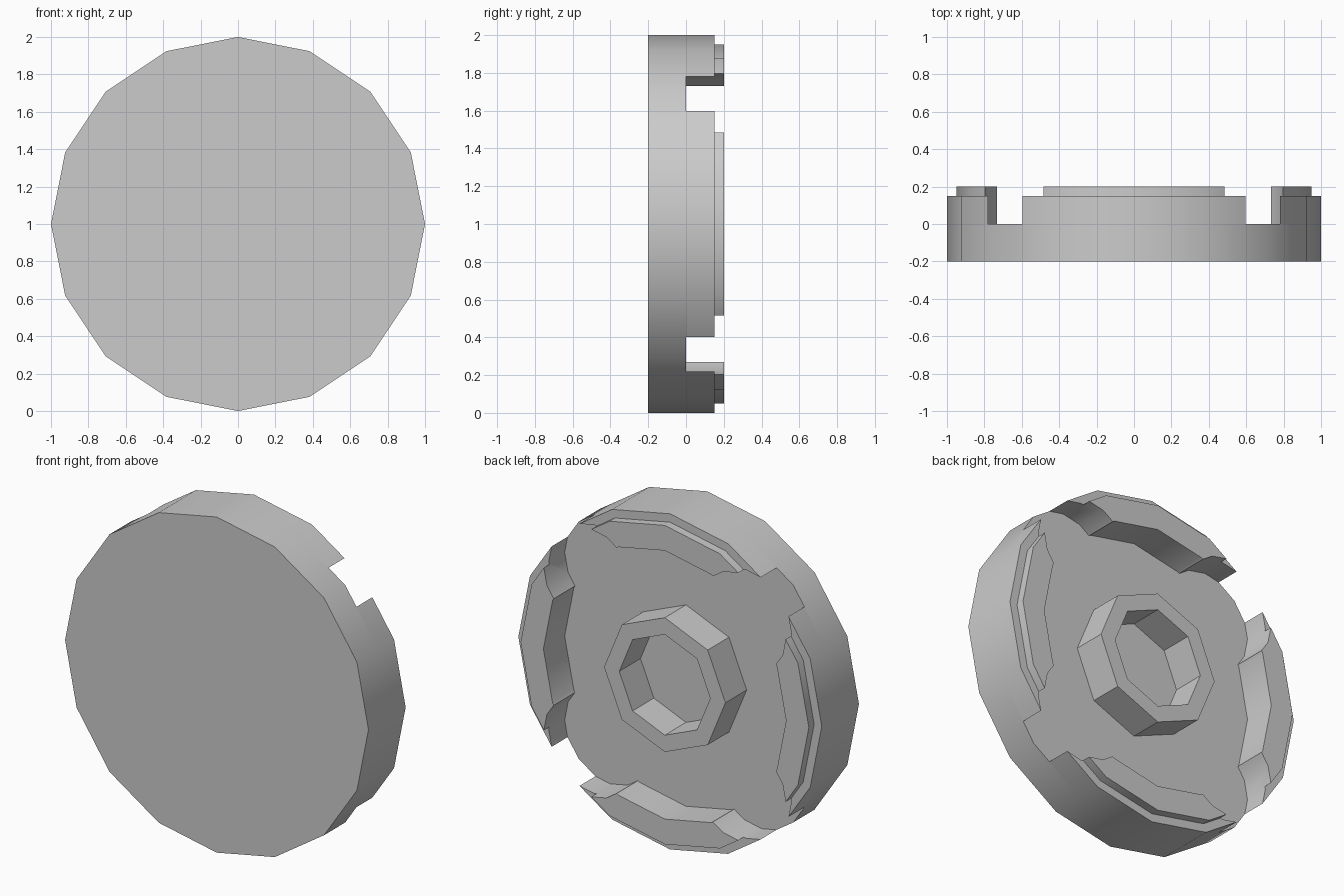
import bpy, bmesh, math
from mathutils import Vector

cube = bpy.data.objects.get("Cube")
if cube:
    bpy.data.objects.remove(cube, do_unlink=True)

grey = bpy.data.materials.new("plain_grey")
grey.use_nodes = True
GREY = (0.6, 0.6, 0.6, 1)
grey.diffuse_color = GREY
grey.node_tree.nodes["Principled BSDF"].inputs["Base Color"].default_value = GREY


def turned(name, profile, sides, closed, cx=0, cz=0):
    """Turn a (radius, y) profile around the y axis, centred at cx, 1 + cz."""
    bm = bmesh.new()
    rings = []
    for r, y in profile:
        rings.append([bm.verts.new(Vector((cx + r * math.cos(a), y, 1 + cz + r * math.sin(a))))
                      for a in (i * math.tau / sides for i in range(sides))])
    pairs = list(zip(rings, rings[1:]))
    if closed:
        pairs.append((rings[-1], rings[0]))
    else:
        bm.faces.new(rings[0])
        bm.faces.new(rings[-1])
    for a, b in pairs:
        for i in range(sides):
            j = (i + 1) % sides
            bm.faces.new((a[i], a[j], b[j], b[i]))
    bmesh.ops.recalc_face_normals(bm, faces=bm.faces)
    mesh = bpy.data.meshes.new(name)
    bm.to_mesh(mesh)
    bm.free()
    mesh.materials.append(grey)
    ob = bpy.data.objects.new(name, mesh)
    bpy.context.collection.objects.link(ob)
    return ob


def activate(ob):
    bpy.ops.object.select_all(action='DESELECT')
    ob.select_set(True)
    bpy.context.view_layer.objects.active = ob


# Base disc, stepped rim and octagonal hub ring
disc = turned("base_disc", [(1, -0.2), (1, 0)], 16, False)
rim = turned("stepped_rim", [(1, 0), (1, 0.15), (0.95, 0.15), (0.95, 0.2), (0.8, 0.2), (0.8, 0)], 16, True)
hub = turned("hub_ring", [(0.4, 0), (0.4, 0.2), (0.3, 0.2), (0.3, 0)], 8, True)

# Four round notches split the rim on the diagonals
for sx in (-1, 1):
    for sz in (-1, 1):
        cutter = turned("notch_cutter", [(0.3, -0.1), (0.3, 0.4)], 16, False, 0.5 * sx, 0.5 * sz)
        mod = rim.modifiers.new("notch", 'BOOLEAN')
        mod.operation = 'DIFFERENCE'
        mod.solver = 'EXACT'
        mod.object = cutter
        activate(rim)
        bpy.ops.object.modifier_apply(modifier=mod.name)
        bpy.data.objects.remove(cutter, do_unlink=True)

for ob in (disc, rim, hub):
    activate(ob)
    bpy.ops.object.shade_smooth_by_angle(angle=math.radians(30))
